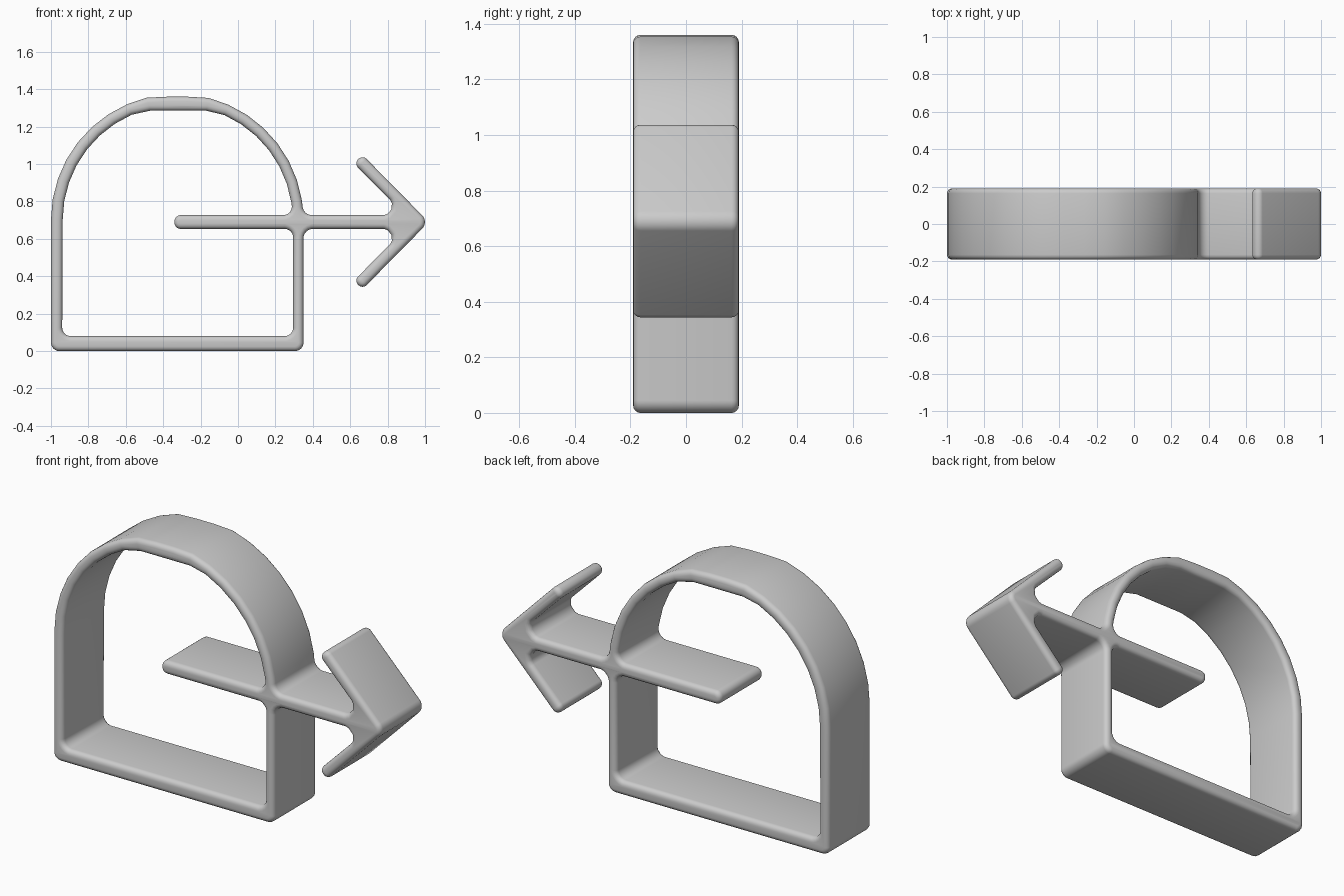
import bpy
import bmesh
import math
from mathutils import Vector

cube = bpy.data.objects.get("Cube")
if cube:
    bpy.data.objects.remove(cube, do_unlink=True)

DEPTH = 0.19       # half the depth of the band
EDGE = 0.026       # rounding of the front and back rims
MID = 0.69         # height of the arrow's axis
HALF = 0.037       # half the shaft's thickness

grey = bpy.data.materials.new("light_grey")
grey.use_nodes = True
colour = (0.6, 0.6, 0.6, 1)
grey.diffuse_color = colour
grey.node_tree.nodes["Principled BSDF"].inputs["Base Color"].default_value = colour


def rounded(corners, steps=6):
    """Round each (x, z, radius) corner with an arc."""
    result = []
    for i, (x, z, r) in enumerate(corners):
        p = Vector((x, z))
        if r == 0:
            result.append(p)
            continue
        a = (Vector(corners[i - 1][:2]) - p).normalized()
        b = (Vector(corners[(i + 1) % len(corners)][:2]) - p).normalized()
        half = a.angle(b) / 2
        centre = p + (a + b).normalized() * r / math.sin(half)
        start = p + a * r / math.tan(half) - centre
        end = p + b * r / math.tan(half) - centre
        result += [centre + start.lerp(end, k / steps).normalized() * r
                   for k in range(steps + 1)]
    return result


def arch(cx, radius, top, first=9, steps=18):
    """Half circle from right to left, flattened at the crown."""
    points = []
    for k in range(steps + 1):
        t = math.radians(first + (180 - first) * k / steps)
        points.append((cx + radius * math.cos(t),
                       min(top, 0.7 + radius * math.sin(t)), 0))
    return points


# Lower half of the arrow outside the frame, mirrored for the upper half
arrow_low = [(0.35, MID - HALF, 0.05), (0.895, MID - HALF, 0.05),
             (0.62, 0.377, 0.03), (0.666, 0.331, 0.03)]
arrow_high = [(x, 2 * MID - z, r) for x, z, r in reversed(arrow_low)]

# Outer silhouette of frame and arrow
outer = ([(-1, 0, 0.045), (0.35, 0, 0.045)] + arrow_low
         + [(1.02, MID, 0.05)] + arrow_high
         + arch(-0.325, 0.675, 1.36))

# Opening of the frame, with the arrow's tail reaching into it
opening = ([(-0.94, 0.08, 0.045), (0.295, 0.08, 0.045),
            (0.295, MID - HALF, 0.045), (-0.34, MID - HALF, 0.034),
            (-0.34, MID + HALF, 0.034), (0.295, MID + HALF, 0.045)]
           + arch(-0.3225, 0.615, 1.285))

# Filled profile with rounded rims
curve = bpy.data.curves.new("arch_frame_with_arrow", "CURVE")
curve.dimensions = "2D"
curve.fill_mode = "BOTH"
curve.extrude = DEPTH - EDGE
curve.bevel_depth = EDGE
curve.bevel_resolution = 3
curve.offset = -EDGE
for outline in (outer, opening):
    points = rounded(outline)
    spline = curve.splines.new("POLY")
    spline.points.add(len(points) - 1)
    for point, p in zip(spline.points, points):
        point.co = (p.x, p.y, 0, 1)
    spline.use_cyclic_u = True

# Turn the profile upright and make it a welded, smooth mesh
helper = bpy.data.objects.new("profile", curve)
bpy.context.collection.objects.link(helper)
bpy.context.view_layer.update()
evaluated = helper.evaluated_get(bpy.context.evaluated_depsgraph_get())
mesh = bpy.data.meshes.new_from_object(evaluated)
bpy.data.objects.remove(helper, do_unlink=True)

bm = bmesh.new()
bm.from_mesh(mesh)
bmesh.ops.remove_doubles(bm, verts=bm.verts, dist=0.0005)
for v in bm.verts:
    v.co = (v.co.x, -v.co.z, v.co.y)
bmesh.ops.recalc_face_normals(bm, faces=bm.faces)
bm.to_mesh(mesh)
bm.free()
mesh.materials.clear()
mesh.materials.append(grey)

frame = bpy.data.objects.new("arch_frame_with_arrow", mesh)
bpy.context.collection.objects.link(frame)
bpy.context.view_layer.objects.active = frame
frame.select_set(True)
bpy.ops.object.shade_smooth_by_angle(angle=math.radians(40))
